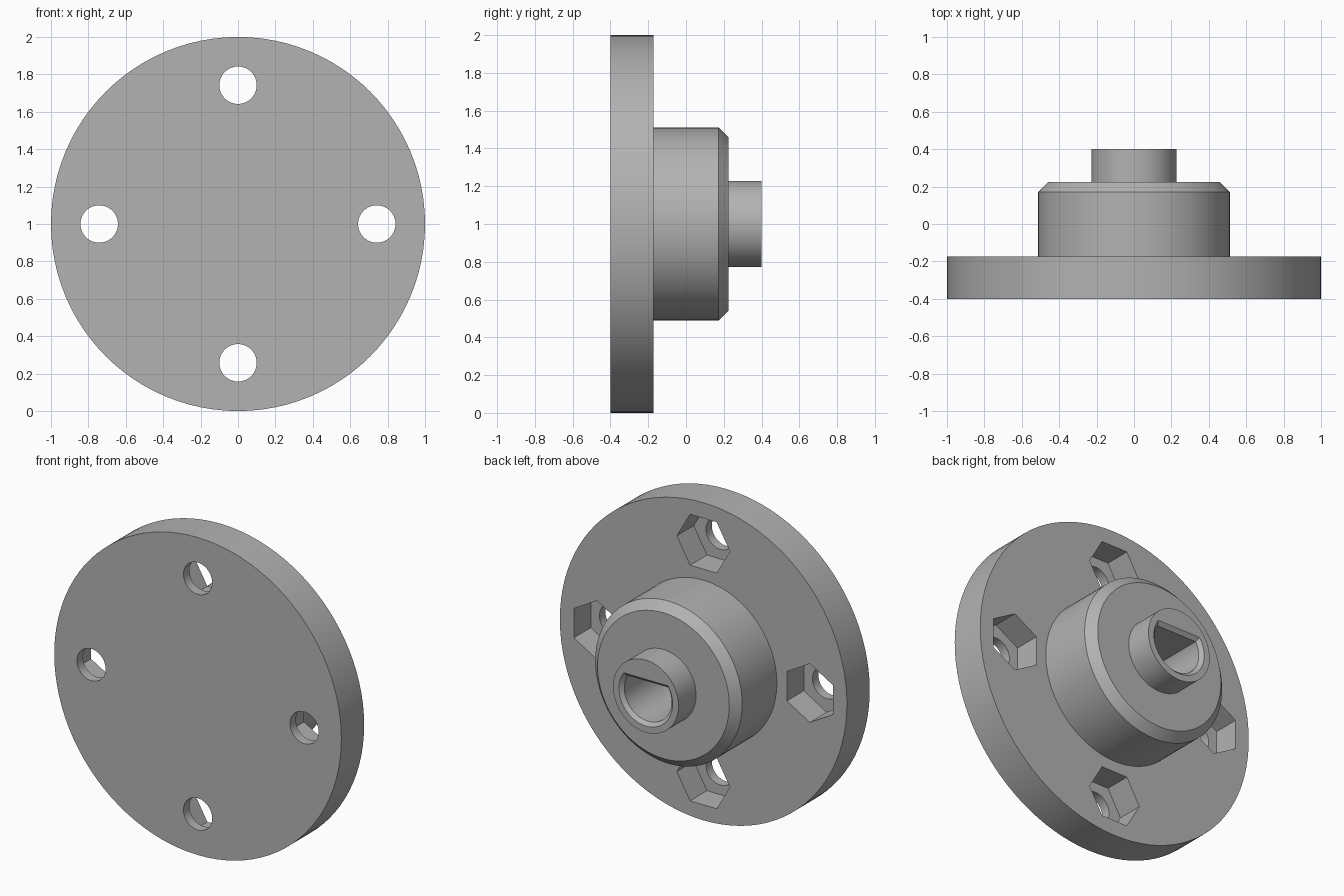
import bpy
import bmesh
from math import acos, cos, pi, sin, radians

cube = bpy.data.objects.get("Cube")
if cube:
    bpy.data.objects.remove(cube, do_unlink=True)

grey = bpy.data.materials.new("plain grey")
grey.use_nodes = True
colour = (0.45, 0.45, 0.45, 1)
grey.diffuse_color = colour
grey.node_tree.nodes["Principled BSDF"].inputs["Base Color"].default_value = colour


def circle(r, n=96, turn=0.0):
    return [(r * cos(turn + 2 * pi * i / n), r * sin(turn + 2 * pi * i / n)) for i in range(n)]


def d_shape(r, flat, n=64):
    """Circle cut by a level chord at the given height."""
    half = acos(flat / r)
    sweep = 2 * pi - 2 * half
    return [(r * cos(pi / 2 + half + sweep * i / n), r * sin(pi / 2 + half + sweep * i / n))
            for i in range(n + 1)]


def loft(name, sections, cx=0.0, cz=1.0):
    """Skin a list of (y, outline) sections into a closed solid."""
    bm = bmesh.new()
    rings = [[bm.verts.new((cx + x, y, cz + z)) for x, z in pts] for y, pts in sections]
    n = len(rings[0])
    for a, b in zip(rings, rings[1:]):
        for i in range(n):
            bm.faces.new((a[i], a[(i + 1) % n], b[(i + 1) % n], b[i]))
    bm.faces.new(rings[0])
    bm.faces.new(rings[-1])
    bmesh.ops.recalc_face_normals(bm, faces=bm.faces)
    mesh = bpy.data.meshes.new(name)
    bm.to_mesh(mesh)
    bm.free()
    obj = bpy.data.objects.new(name, mesh)
    bpy.context.collection.objects.link(obj)
    mesh.materials.append(grey)
    return obj


def cut(target, cutter):
    bpy.context.view_layer.objects.active = target
    mod = target.modifiers.new("cut", "BOOLEAN")
    mod.operation = "DIFFERENCE"
    mod.solver = "EXACT"
    mod.object = cutter
    bpy.ops.object.modifier_apply(modifier=mod.name)
    bpy.data.objects.remove(cutter, do_unlink=True)


FRONT, PLATE, BOSS, END = -0.4, -0.173, 0.225, 0.4

# Flange, chamfered boss and end collar in one turned body
hub = loft("flanged_hub", [
    (FRONT, circle(1.0)), (PLATE, circle(1.0)),
    (PLATE, circle(0.512)), (BOSS - 0.053, circle(0.512)),
    (BOSS, circle(0.459)), (BOSS, circle(0.228)), (END, circle(0.228))])

# Four bolt holes with hexagonal nut pockets on the back
for k in range(4):
    a = k * pi / 2
    x, z = 0.742 * cos(a), 1 + 0.742 * sin(a)
    cut(hub, loft("bolt_hole", [(FRONT - 0.1, circle(0.1, 48)), (0, circle(0.1, 48))], x, z))
    hexagon = circle(0.185, 6, a + pi / 6)
    cut(hub, loft("nut_pocket", [(PLATE - 0.168, hexagon), (0, hexagon)], x, z))

# Blind shaft bore with a flat on top and a chamfered mouth
bore, mouth = d_shape(0.165, 0.085), d_shape(0.187, 0.107)
cut(hub, loft("shaft_bore", [(PLATE, bore), (END - 0.022, bore), (END, mouth), (END + 0.05, mouth)]))

bpy.ops.object.select_all(action="DESELECT")
hub.select_set(True)
bpy.context.view_layer.objects.active = hub
bpy.ops.object.shade_smooth_by_angle(angle=radians(25))
